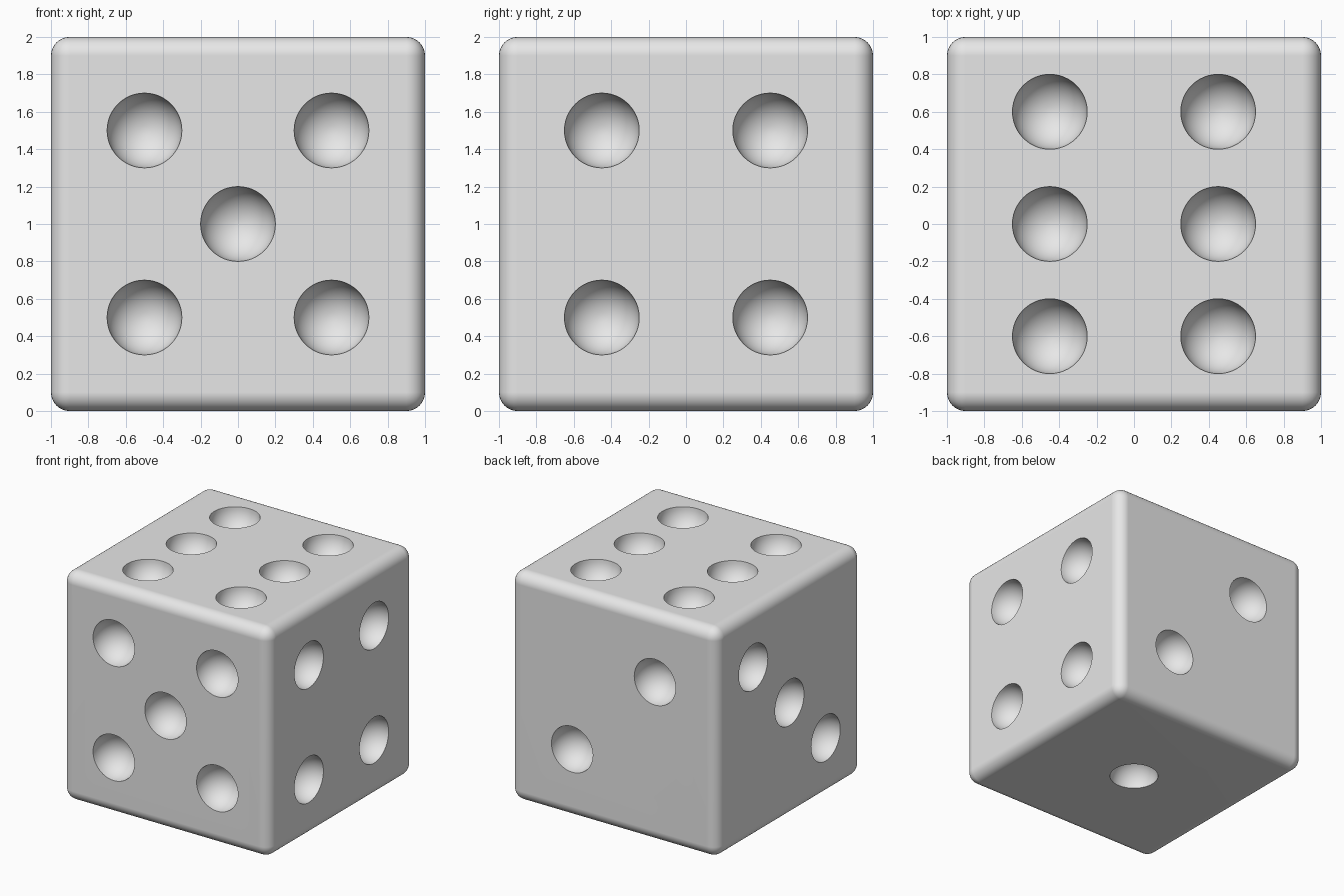
import bpy, bmesh, math
from mathutils import Vector, Matrix

if "Cube" in bpy.data.objects:
    bpy.data.objects.remove(bpy.data.objects["Cube"], do_unlink=True)

PIP_RADIUS = 0.2
EDGE_RADIUS = 0.1
CENTRE = Vector((0, 0, 1))

grey = bpy.data.materials.new("light grey")
grey.use_nodes = True
colour = (0.8, 0.8, 0.8, 1)
grey.diffuse_color = colour
grey.node_tree.nodes["Principled BSDF"].inputs["Base Color"].default_value = colour


def grid(us, vs):
    return [(u, v) for u in us for v in vs]


# Each face: outward normal, its two in-plane axes, and the pip places
X, Y, Z = Vector((1, 0, 0)), Vector((0, 1, 0)), Vector((0, 0, 1))
a, b, c = 0.45, 0.5, 0.4
faces = [
    (-Z, X, Y, [(0, 0)]),
    (Y, X, Z, [(-c, c), (c, -c)]),
    (-X, Y, Z, [(b, b), (0, 0), (-b, -b)]),
    (X, Y, Z, grid((-a, a), (-b, b))),
    (-Y, X, Z, grid((-b, b), (-b, b)) + [(0, 0)]),
    (Z, X, Y, grid((-a, a), (-0.6, 0, 0.6))),
]


def mesh_object(name, bm):
    mesh = bpy.data.meshes.new(name)
    bm.to_mesh(mesh)
    bm.free()
    mesh.materials.append(grey)
    obj = bpy.data.objects.new(name, mesh)
    bpy.context.collection.objects.link(obj)
    return obj


# Rounded cube body
bm = bmesh.new()
bmesh.ops.create_cube(bm, size=2, matrix=Matrix.Translation(CENTRE))
bmesh.ops.bevel(bm, geom=bm.edges[:], offset=EDGE_RADIUS, segments=8,
                profile=0.5, affect='EDGES')
body = mesh_object("die_body", bm)

# Spheres that hollow out the pips, poles along each face normal
bm = bmesh.new()
for normal, u_axis, v_axis, places in faces:
    turn = normal.to_track_quat('Z', 'Y').to_matrix().to_4x4()
    for u, v in places:
        place = CENTRE + normal + u_axis * u + v_axis * v
        bmesh.ops.create_uvsphere(bm, u_segments=48, v_segments=24, radius=PIP_RADIUS,
                                  matrix=Matrix.Translation(place) @ turn)
cutter = mesh_object("pip_cutter", bm)
cutter.hide_render = True

# Cut the pips, then smooth with crisp rims and flat faces
cut = body.modifiers.new("pips", 'BOOLEAN')
cut.operation = 'DIFFERENCE'
cut.solver = 'EXACT'
cut.object = cutter
bpy.ops.object.select_all(action='DESELECT')
body.select_set(True)
bpy.context.view_layer.objects.active = body
bpy.ops.object.modifier_apply(modifier=cut.name)
bpy.data.objects.remove(cutter, do_unlink=True)
bpy.ops.object.shade_smooth_by_angle(angle=math.radians(35))
weighted = body.modifiers.new("flat_face_normals", 'WEIGHTED_NORMAL')
weighted.keep_sharp = True
